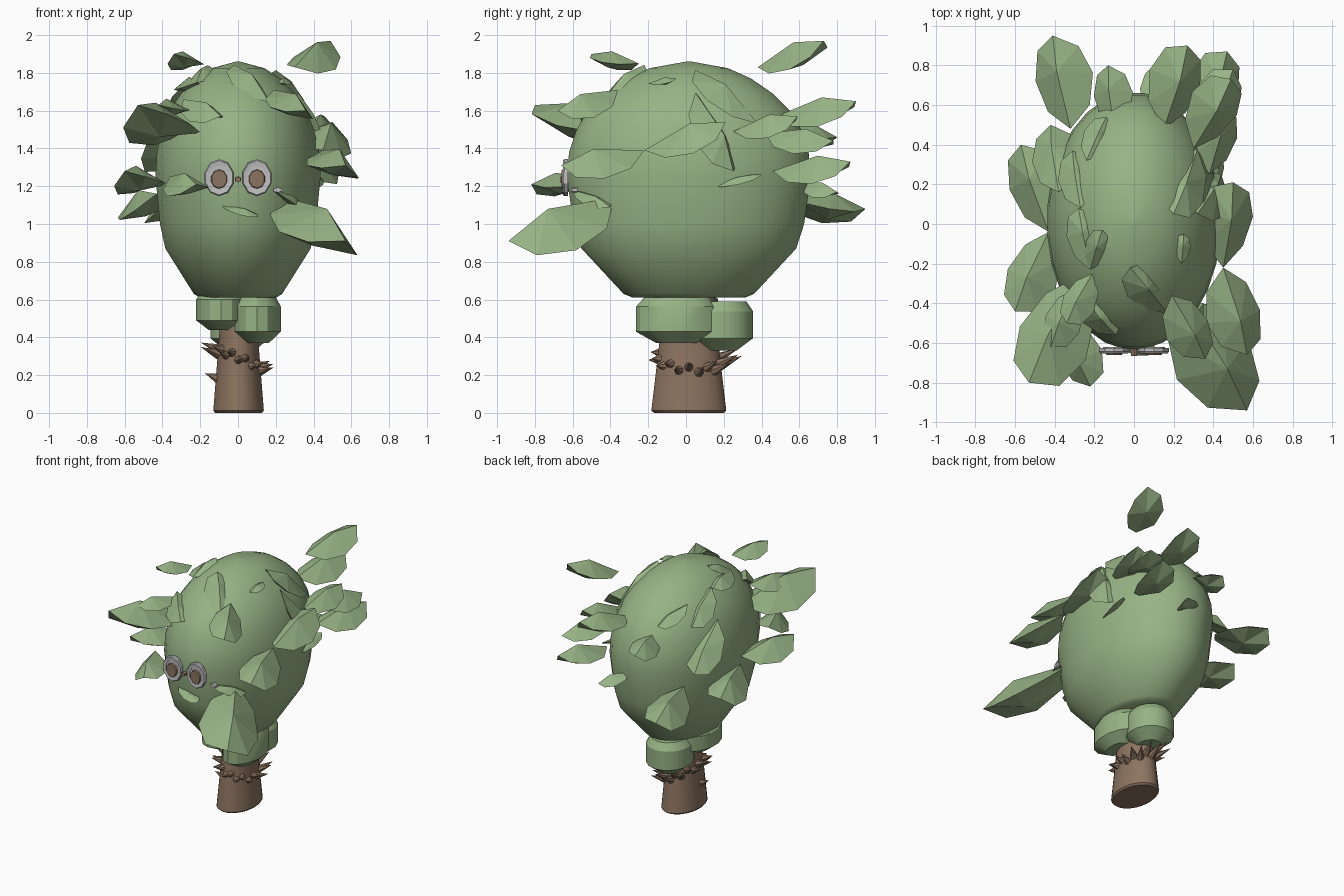
import bpy, bmesh, math
from mathutils import Vector

if "Cube" in bpy.data.objects:
    bpy.data.objects.remove(bpy.data.objects["Cube"])


def mat(name, c):
    m = bpy.data.materials.new(name)
    m.diffuse_color = (*c, 1)
    m.use_nodes = True
    m.node_tree.nodes["Principled BSDF"].inputs["Base Color"].default_value = m.diffuse_color
    return m


GREEN = mat("leaf green", (0.31, 0.45, 0.235))
BROWN = mat("bark brown", (0.265, 0.175, 0.118))
GREY = mat("pale grey", (0.53, 0.52, 0.53))


def finish(bm, name, material, smooth=None):
    bmesh.ops.recalc_face_normals(bm, faces=bm.faces)
    me = bpy.data.meshes.new(name)
    bm.to_mesh(me)
    bm.free()
    ob = bpy.data.objects.new(name, me)
    bpy.context.collection.objects.link(ob)
    me.materials.append(material)
    if smooth:
        bpy.ops.object.select_all(action='DESELECT')
        ob.select_set(True)
        bpy.context.view_layer.objects.active = ob
        bpy.ops.object.shade_smooth_by_angle(angle=math.radians(smooth))
    return ob


def loft(name, centre, size, profile, sides, material, smooth=None):
    """Elliptical rings from (height, scale) pairs, joined into a solid."""
    bm = bmesh.new()
    loops = []
    for z, s in profile:
        loops.append([bm.verts.new((centre[0] + size[0] * s * math.cos(a),
                                    centre[1] + size[1] * s * math.sin(a), z))
                      for a in (math.tau * (i + 0.5) / sides for i in range(sides))])
    for lo, hi in zip(loops, loops[1:]):
        for i in range(sides):
            j = (i + 1) % sides
            bm.faces.new((lo[i], lo[j], hi[j], hi[i]))
    bm.faces.new(loops[0][::-1])
    bm.faces.new(loops[-1])
    return finish(bm, name, material, smooth)


# Trunk and crown
RX, RY, CY = 0.44, 0.65, 0.015
CROWN = [(.61, .46), (.63, .535), (.87, .88), (1.0, .945), (1.25, 1), (1.38, .982),
         (1.5, .92), (1.6, .83), (1.69, .69), (1.77, .51), (1.825, .32), (1.86, .02)]
loft("trunk", (.003, .015), (.135, .2), [(0, .93), (.012, 1), (.4, .77), (.62, .7)], 24, BROWN, 40)
loft("crown", (0, CY), (RX, RY), CROWN, 28, GREEN, 50)

# Lumps of foliage round the neck
LUMP = [(0, .5), (.25, 1), (.8, 1), (1, .8)]
for name, centre, size, z0, z1 in [("right_lump", (.10, -.05), (.13, .215), .37, .61),
                                   ("left_lump", (-.09, -.03), (.135, .20), .44, .64),
                                   ("back_lump", (.01, .18), (.16, .175), .33, .59)]:
    loft(name, centre, size, [(z0 + t * (z1 - z0), s) for t, s in LUMP], 14, GREEN, 29)


# Thorns in a tilted ring round the trunk, longest at the back
def thorn(bm, a, z, ln, rise):
    s = 1 - 0.58 * z
    d = Vector((math.cos(a), math.sin(a), 0))
    base = Vector((.003 + .135 * s * d.x, .015 + .2 * s * d.y, z)) - d * .015
    axis = d * (ln + .015) + Vector((0, 0, rise))
    u = axis.cross(Vector((0, 0, 1))).normalized()
    v = axis.cross(u).normalized()
    ring = [bm.verts.new(base + (u * math.cos(t) + v * math.sin(t)) * .03)
            for t in (math.tau * k / 7 for k in range(7))]
    tip = bm.verts.new(base + axis)
    bm.faces.new(ring)
    for k in range(7):
        bm.faces.new((ring[k], ring[(k + 1) % 7], tip))


bm = bmesh.new()
for i in range(20):
    a = math.tau * i / 20
    back = math.cos(a - math.radians(110))
    thorn(bm, a, .275 + .05 * math.cos(a - math.radians(200)) + .012 * (-1) ** i,
          .078 + .035 * back, .028 + .03 * back)
thorn(bm, math.radians(190), .18, .06, .03)
finish(bm, "thorns", BROWN)


def crown_scale(z):
    for (z0, s0), (z1, s1) in zip(CROWN, CROWN[1:]):
        if z <= z1:
            return s0 + (s1 - s0) * (z - z0) / (z1 - z0)
    return .02


def on_side(sign, y, z):
    """Point just inside the crown's left or right flank."""
    s = crown_scale(z)
    return Vector((sign * .93 * RX * math.sqrt(max(s * s - ((y - CY) / RY) ** 2, .04)), y, z))


def on_top(x, y):
    """Point on the upper half of the crown."""
    r = math.hypot(x / RX, (y - CY) / RY)
    for (z0, s0), (z1, s1) in zip(CROWN[4:], CROWN[5:]):
        if r >= s1:
            return Vector((x, y, z0 + (z1 - z0) * (min(r, s0) - s0) / (s1 - s0)))
    return Vector((x, y, 1.86))


# Leaf outline: (fraction along, fraction of half width)
OUTLINE = [(0, 0), (.22, .72), (.55, 1), (.85, .72), (1, 0),
           (.9, -.7), (.60, -1), (.25, -.75)]


def leaf(base, tip, w, normal, fold=.5):
    """Faceted leaf, creased along a raised midrib with drooping edges."""
    d = tip - base
    side = d.cross(Vector(normal)).normalized()
    n = side.cross(d).normalized()
    bm = bmesh.new()
    rim = [bm.verts.new(base + d * a + side * b * w - n * abs(b) * fold * w) for a, b in OUTLINE]
    for height in (.4, -.35 - .5 * fold):
        mid = bm.verts.new(base + d * .6 + n * w * height)
        for k in range(len(rim)):
            bm.faces.new((rim[k], rim[(k + 1) % len(rim)], mid))
    finish(bm, "leaf", GREEN)


# Leaves reaching out from the crown: root, tip
for p in [
    (.25, -.38, 1.14, .57, -.94, .91), (.45, -.22, 1.39, .57, -.66, 1.31),
    (.45, -.22, 1.39, .50, .21, 1.54), (-.27, -.26, 1.48, -.53, -.80, 1.63),
    (-.43, -.04, 1.22, -.60, -.44, 1.28), (-.43, -.04, 1.16, -.57, .40, 1.10),
    (-.36, -.48, 1.25, -.22, -.82, 1.21), (.19, -.36, 1.71, .36, -.68, 1.60),
    (-.32, .48, 1.16, -.41, .95, 1.08), (.15, .48, 1.57, .27, .90, 1.65),
    (.30, .38, 1.83, .49, .73, 1.97), (.34, .46, 1.28, .47, .87, 1.33),
    (-.10, .48, 1.53, -.13, .80, 1.46), (.38, .25, 1.49, .46, .59, 1.57),
    (.05, .60, 1.22, .18, .80, 1.17), (.34, .42, 1.48, .50, .78, 1.44),
    (-.21, -.25, 1.85, -.34, -.50, 1.90), (-.30, -.33, 1.62, -.42, -.62, 1.63),
    (-.29, -.32, 1.66, -.09, -.56, 1.57),
]:
    base, tip = Vector(p[:3]), Vector(p[3:])
    leaf(base, tip, .31 * (tip - base).length, (math.copysign(.25, tip.x), 0, 1))

# Small leaves resting on the crown's top: root x y, tip x y
for bx, by, tx, ty in [(-.22, -.23, -.28, .08), (-.27, .08, -.31, .37), (-.38, .16, -.42, .50),
                       (-.24, .32, -.14, .54), (.17, -.45, -.02, -.22), (.24, -.20, .25, -.05),
                       (.32, .38, .20, .05), (.32, .05, .44, .25), (-.22, -.23, -.16, -.03)]:
    base, tip = on_top(bx, by), on_top(tx, ty) + Vector((0, 0, .03))
    base.z += .03
    leaf(base, tip, .28 * (tip - base).length, (.4 * bx, 0, 1), .3)

# Slim leaves low on the right flank and front, and a mouth leaf
for y, z in [(.13, 1.20), (-.28, 1.06)]:
    base = on_side(1, y, z)
    leaf(base, base + Vector((.03, .27, .06)), .045, (.5, 0, 1), .1)
leaf(Vector((.19, -.60, 1.18)), Vector((.35, -.40, 1.09)), .06, (.3, -.2, 1), .2)
leaf(Vector((-.09, -.59, 1.10)), Vector((.11, -.64, 1.04)), .05, (0, -.3, 1), .1)


def disc(name, x, z, rx, rz, y0, y1, sides, material, hole=0):
    """Plate or ring facing the front; the outer edge is bevelled."""
    bm = bmesh.new()
    prof = [(y1, 1), (y0 + .008, 1), (y0, .93)]
    if hole:
        prof += [(y0 + .003, hole), (y1, hole)]
    rows = [[bm.verts.new((x + rx * s * math.cos(t), y, z + rz * s * math.sin(t)))
             for t in (math.tau * (k + .5) / sides for k in range(sides))] for y, s in prof]
    pairs = list(zip(rows, rows[1:])) + ([(rows[-1], rows[0])] if hole else [])
    for a, b in pairs:
        for k in range(sides):
            j = (k + 1) % sides
            bm.faces.new((a[k], a[j], b[j], b[k]))
    if not hole:
        bm.faces.new(rows[0])
        bm.faces.new(rows[-1])
    finish(bm, name, material)


# Eyes with ringed rims, and the bridge between them
for x in (-.10, .10):
    disc("eye_rim", x, 1.245, .08, .098, -.652, -.625, 10, GREY, .68)
    disc("eye_white", x, 1.245, .06, .075, -.645, -.62, 10, GREY)
    disc("pupil", x, 1.238, .044, .051, -.66, -.63, 10, BROWN)
disc("bridge", 0, 1.235, .018, .016, -.665, -.62, 6, BROWN)
disc("rim_end", .21, 1.18, .028, .014, -.605, -.575, 6, GREY)
